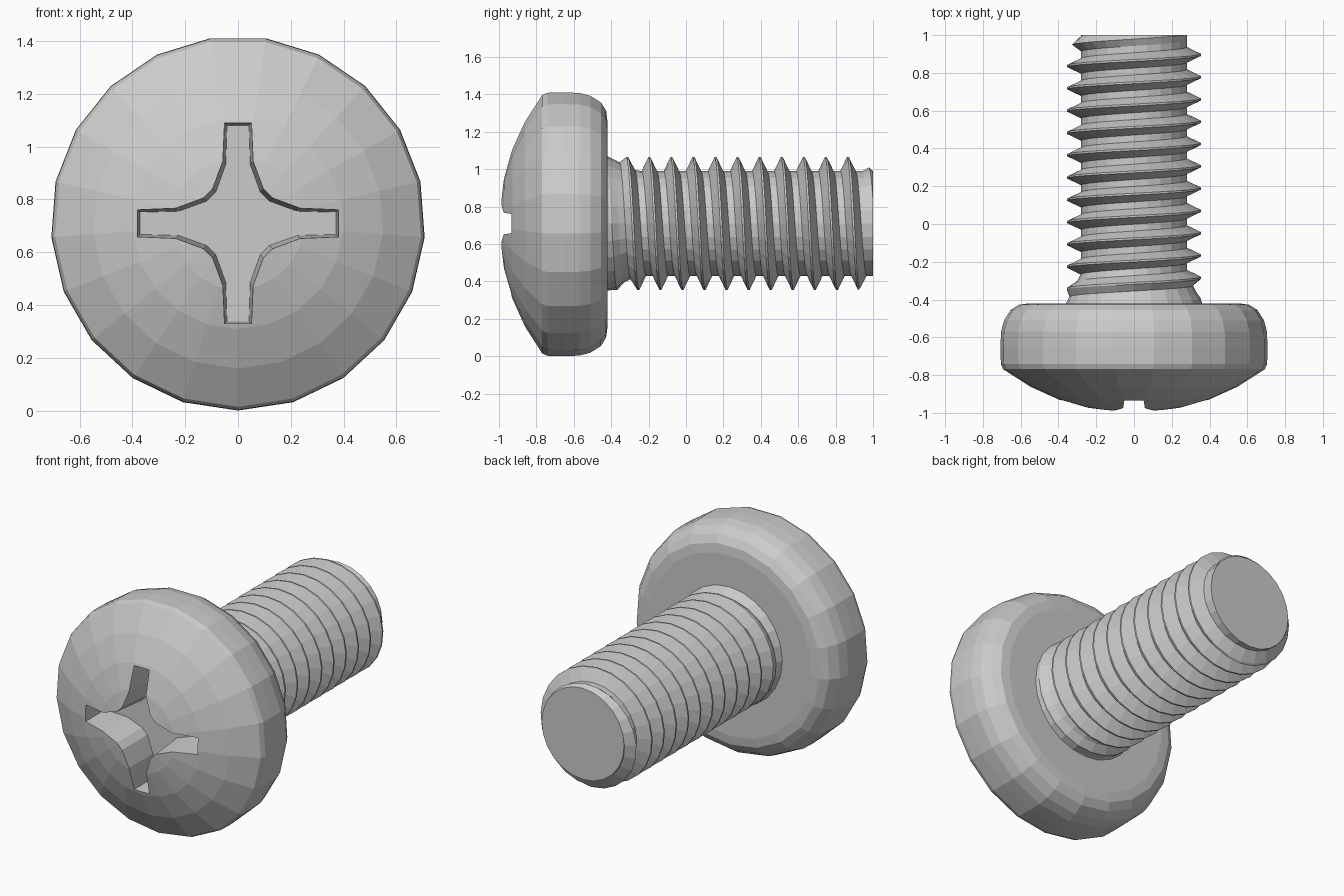
import bpy, bmesh
from math import sin, cos, pi, sqrt

if "Cube" in bpy.data.objects:
    bpy.data.objects.remove(bpy.data.objects["Cube"])

CZ = 0.709            # height of the screw axis, which runs along y


def finish(name, bm):
    bmesh.ops.remove_doubles(bm, verts=bm.verts, dist=1e-5)
    bmesh.ops.recalc_face_normals(bm, faces=bm.faces)
    mesh = bpy.data.meshes.new(name)
    bm.to_mesh(mesh)
    bm.free()
    obj = bpy.data.objects.new(name, mesh)
    bpy.context.collection.objects.link(obj)
    return obj


def loft(name, rings):
    """Closed solid through equal-length rings of points."""
    bm = bmesh.new()
    rows = [[bm.verts.new(p) for p in ring] for ring in rings]
    n = len(rows[0])
    for a, b in zip(rows, rows[1:]):
        for i in range(n):
            j = (i + 1) % n
            bm.faces.new((a[i], a[j], b[j], b[i]))
    bm.faces.new(rows[0])
    bm.faces.new(rows[-1])
    return finish(name, bm)


# Head: 21-sided domed lathe with a rounded rim on the shaft side
SIDES, DOME = 21, 1.16
profile = [(r, -1 + DOME - sqrt(DOME ** 2 - r * r)) for r in (0.1, 0.25, 0.4, 0.55, 0.695)]
profile += [(0.707, -0.74), (0.709, -0.65), (0.706, -0.57), (0.69, -0.51),
            (0.655, -0.455), (0.61, -0.427), (0.555, -0.42)]
head = loft("head", [[(r * sin(2 * pi * i / SIDES), y, CZ - r * cos(2 * pi * i / SIDES))
                      for i in range(SIDES)] for r, y in profile])

# Cross recess: tapered cutter made from one quarter outline turned four times
quarter = [(0.387, 0.058), (0.24, 0.062), (0.135, 0.1), (0.1, 0.135), (0.062, 0.24), (0.058, 0.387)]


def cross(y, inset):
    ring = []
    for k in range(4):
        c, s = (1, 0, -1, 0)[k], (0, 1, 0, -1)[k]
        for u, v in quarter:
            u, v = u - inset, v - inset
            ring.append((u * c - v * s, y, CZ + u * s + v * c))
    return ring


cutter = loft("recess_cutter", [cross(-1.06, 0), cross(-0.76, 0.016)])
cutter.hide_render = True
mod = head.modifiers.new("recess", 'BOOLEAN')
mod.operation = 'DIFFERENCE'
mod.solver = 'EXACT'
mod.object = cutter
bpy.context.view_layer.objects.active = head
bpy.ops.object.modifier_apply(modifier=mod.name)
bpy.data.objects.remove(cutter)

# Threaded shaft: helical grid clipped to a neck cone and an end chamfer
PITCH, PHASE, CREST, ROOT = 0.118, 0.04, 0.356, 0.28
START, END, COLS = -0.43, 1.0, 24
KNOTS = (-0.005, 0.005, 0.041, 0.077)


def radius(y, crest_y):
    d = abs((y - crest_y + PITCH / 2) % PITCH - PITCH / 2)
    t = min(max((d - 0.005) / 0.036, 0), 1)
    r = CREST + (ROOT - CREST) * t
    r = max(r, 0.36 - 0.5 * (y + 0.42))          # neck under the head
    return min(r, ROOT + (END - y) * 0.95)       # chamfer at the tip


bm = bmesh.new()
columns = []
for i in range(COLS + 1):
    a = 2 * pi * i / COLS
    crest_y = PHASE + PITCH * i / COLS
    col = []
    for k in range(-6, 11):
        for o in KNOTS:
            y = min(max(crest_y + k * PITCH + o, START), END)
            r = radius(y, crest_y)
            col.append(bm.verts.new((r * sin(a), y, CZ + r * cos(a))))
    columns.append(col)
for a, b in zip(columns, columns[1:]):
    for j in range(len(a) - 1):
        bm.faces.new((a[j], b[j], b[j + 1], a[j + 1]))
bmesh.ops.remove_doubles(bm, verts=bm.verts, dist=1e-5)
for y in (START, END):
    rim = [e for e in bm.edges if e.is_boundary and all(abs(v.co.y - y) < 1e-4 for v in e.verts)]
    bmesh.ops.edgeloop_fill(bm, edges=rim)
finish("threaded_shaft", bm)
